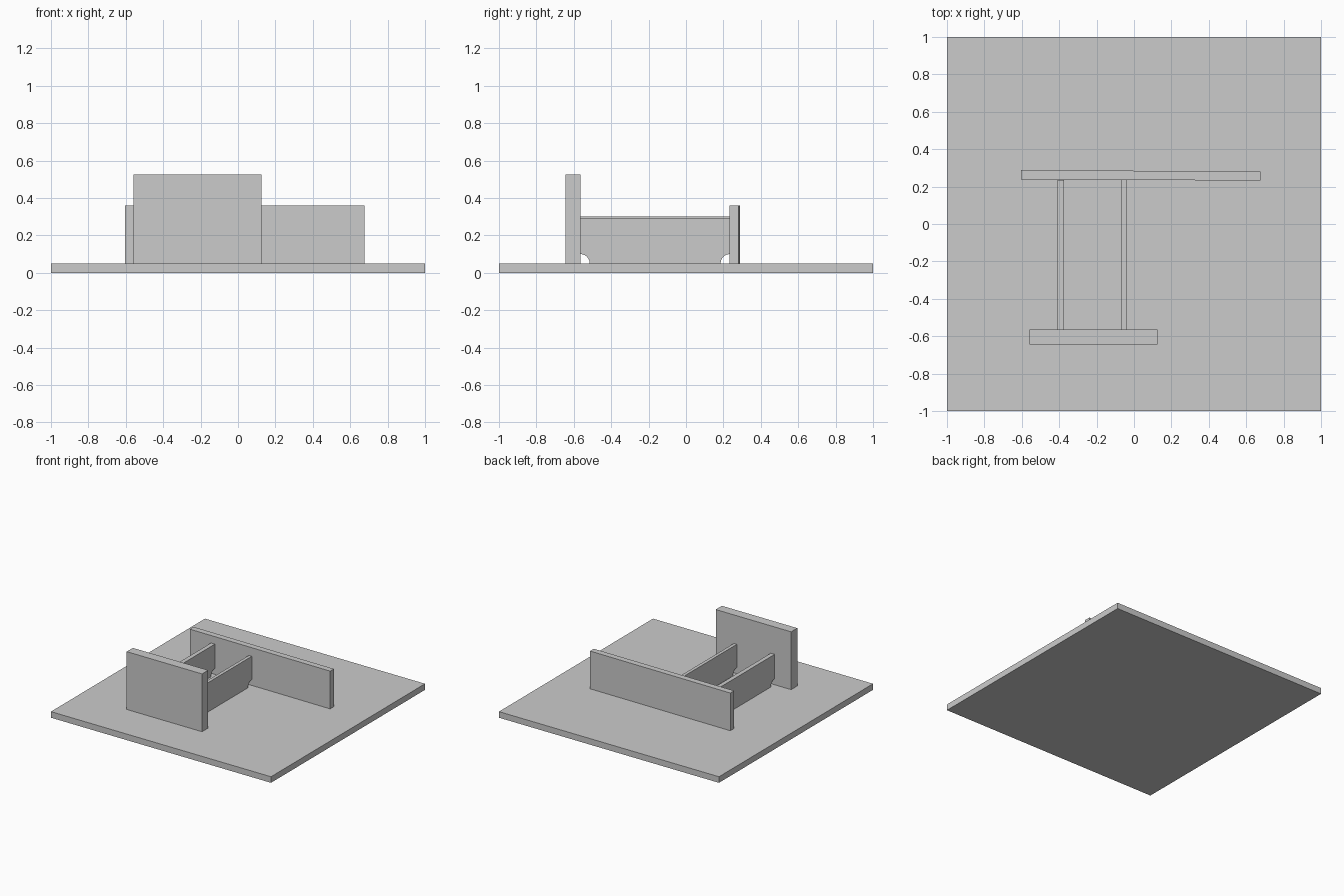
import bpy
import bmesh
import math

cube = bpy.data.objects.get("Cube")
if cube:
    bpy.data.objects.remove(cube, do_unlink=True)

grey = bpy.data.materials.new("plain_grey")
grey.use_nodes = True
colour = (0.6, 0.6, 0.6, 1)
grey.diffuse_color = colour
grey.node_tree.nodes["Principled BSDF"].inputs["Base Color"].default_value = colour


def prism(name, outline, direction):
    """Extrude a closed outline of 3D points along a direction."""
    bm = bmesh.new()
    face = bm.faces.new([bm.verts.new(p) for p in outline])
    out = bmesh.ops.extrude_face_region(bm, geom=[face])
    moved = [g for g in out["geom"] if isinstance(g, bmesh.types.BMVert)]
    bmesh.ops.translate(bm, verts=moved, vec=direction)
    bmesh.ops.recalc_face_normals(bm, faces=bm.faces)
    mesh = bpy.data.meshes.new(name)
    bm.to_mesh(mesh)
    bm.free()
    mesh.materials.append(grey)
    obj = bpy.data.objects.new(name, mesh)
    bpy.context.collection.objects.link(obj)
    return obj


def slab(name, x0, x1, y0, y1, z0, z1, skew=0):
    """Box whose +x end is shifted in y by skew."""
    outline = [(x0, y0, z0), (x1, y0 + skew, z0), (x1, y1 + skew, z0), (x0, y1, z0)]
    return prism(name, outline, (0, 0, z1 - z0))


BASE = 0.05
FRONT, BACK = -0.565, 0.235
NOTCH = 0.05


def rib(name, x0, x1, top):
    """Connecting web with quarter-round cutouts at both lower corners."""
    arc = [(NOTCH * math.cos(a), NOTCH * math.sin(a))
           for a in (math.radians(90 * i / 12) for i in range(13))]
    pts = [(FRONT + u, BASE + v) for u, v in arc]
    pts += [(FRONT, top), (BACK, top)]
    pts += [(BACK - u, BASE + v) for u, v in reversed(arc)]
    return prism(name, [(x0, y, z) for y, z in pts], (x1 - x0, 0, 0))


# Base and the two upright plates
slab("base_plate", -1, 1, -1, 1, 0, BASE)
slab("front_plate", -0.56, 0.125, -0.645, FRONT, BASE, 0.525)
slab("back_plate", -0.605, 0.675, 0.239, 0.288, BASE, 0.36, skew=-0.007)

# Webs between the plates
rib("right_rib", -0.41, -0.375, 0.3)
rib("left_rib", -0.066, -0.039, 0.29)
